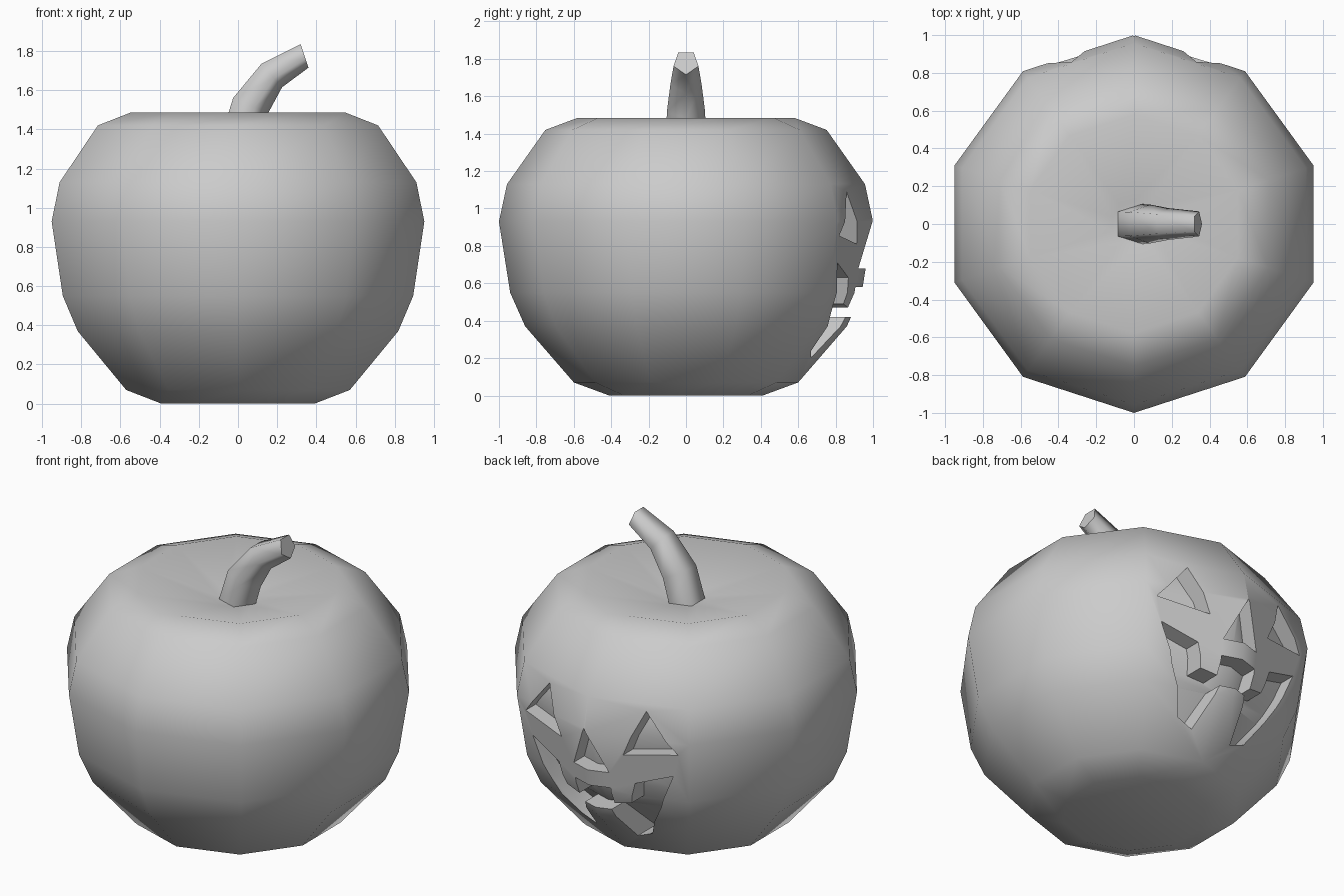
import bpy, bmesh, math
from mathutils import Vector

cube = bpy.data.objects.get("Cube")
if cube:
    bpy.data.objects.remove(cube, do_unlink=True)

grey = bpy.data.materials.new("plain grey")
grey.use_nodes = True
COLOUR = (0.6, 0.6, 0.6, 1)
grey.diffuse_color = COLOUR
grey.node_tree.nodes["Principled BSDF"].inputs["Base Color"].default_value = COLOUR


def add_object(name, bm):
    bmesh.ops.recalc_face_normals(bm, faces=bm.faces[:])
    mesh = bpy.data.meshes.new(name)
    bm.to_mesh(mesh)
    bm.free()
    mesh.materials.append(grey)
    obj = bpy.data.objects.new(name, mesh)
    bpy.context.collection.objects.link(obj)
    return obj


def loft(name, rings):
    """Skin a list of equal-sized point rings and cap both ends."""
    bm = bmesh.new()
    loops = [[bm.verts.new(p) for p in ring] for ring in rings]
    n = len(loops[0])
    for a, b in zip(loops, loops[1:]):
        for i in range(n):
            j = (i + 1) % n
            bm.faces.new((a[i], a[j], b[j], b[i]))
    bm.faces.new(loops[0][::-1])
    bm.faces.new(loops[-1])
    return add_object(name, bm)


def lathe(name, profile, sides=10):
    turns = [math.pi / 2 + math.tau * i / sides for i in range(sides)]
    return loft(name, [[(r * math.cos(t), r * math.sin(t), z) for t in turns]
                       for r, z in profile])


def prism(name, outline):
    return loft(name, [[(x, y, z) for x, z in outline] for y in (0.4, 1.3)])


def subtract(obj, cutter):
    mod = obj.modifiers.new("cut", 'BOOLEAN')
    mod.operation = 'DIFFERENCE'
    mod.solver = 'EXACT'
    mod.object = cutter
    bpy.context.view_layer.objects.active = obj
    bpy.ops.object.modifier_apply(modifier=mod.name)


def smooth(obj, degrees):
    bpy.ops.object.select_all(action='DESELECT')
    obj.select_set(True)
    bpy.context.view_layer.objects.active = obj
    bpy.ops.object.shade_smooth_by_angle(angle=math.radians(degrees))


def mirrored(outline):
    return [(-x, z) for x, z in outline]


# Ten-sided body with a dimple around the stem
profile = [(0.41, 0), (0.6, 0.07), (0.86, 0.37), (0.94, 0.55), (1, 0.93),
           (0.957, 1.13), (0.752, 1.42), (0.578, 1.485), (0.12, 1.37)]
body = lathe("pumpkin_body", profile)

# Inner core that sets the depth of the carving
core = lathe("carving_core", [(r - 0.1, 0.1 + z * 0.87) for r, z in profile[:-1]])

# Carved face on the back: eyes, nose, toothed mouth
eye = [(0.33, 1.09), (0.52, 0.855), (0.21, 0.81)]
nose = [(0, 0.95), (0.12, 0.68), (-0.12, 0.68)]
upper_lip = [(0.12, 0.58), (0.12, 0.47), (0.22, 0.49), (0.26, 0.63), (0.48, 0.71)]
lower_lip = [(0.38, 0.48), (0.24, 0.24), (0.14, 0.2), (0.09, 0.42)]
half_mouth = upper_lip + lower_lip
mouth = half_mouth + mirrored(half_mouth)[::-1]

for name, outline in (("left_eye", eye), ("right_eye", mirrored(eye)),
                      ("nose", nose), ("mouth", mouth)):
    cutter = prism(name + "_cutter", outline)
    subtract(cutter, core)
    subtract(body, cutter)
    bpy.data.objects.remove(cutter, do_unlink=True)
bpy.data.objects.remove(core, do_unlink=True)
smooth(body, 42)

# Bent five-sided stem, each ring given by its inner and outer bend points
bends = [((-0.09, 1.35), (0.11, 1.33)), ((-0.025, 1.56), (0.155, 1.485)),
         ((0.12, 1.735), (0.225, 1.615)), ((0.32, 1.835), (0.36, 1.715))]
rings = []
flat = math.cos(math.pi / 5)
for back, tip in bends:
    a, b = Vector((back[0], 0, back[1])), Vector((tip[0], 0, tip[1]))
    axis = (b - a).normalized()
    radius = (b - a).length / (1 + flat)
    centre = a + axis * radius * flat
    rings.append([centre + radius * (axis * math.cos(math.tau * i / 5)
                  + Vector((0, math.sin(math.tau * i / 5), 0))) for i in range(5)])
stem = loft("stem", rings)
smooth(stem, 75)
